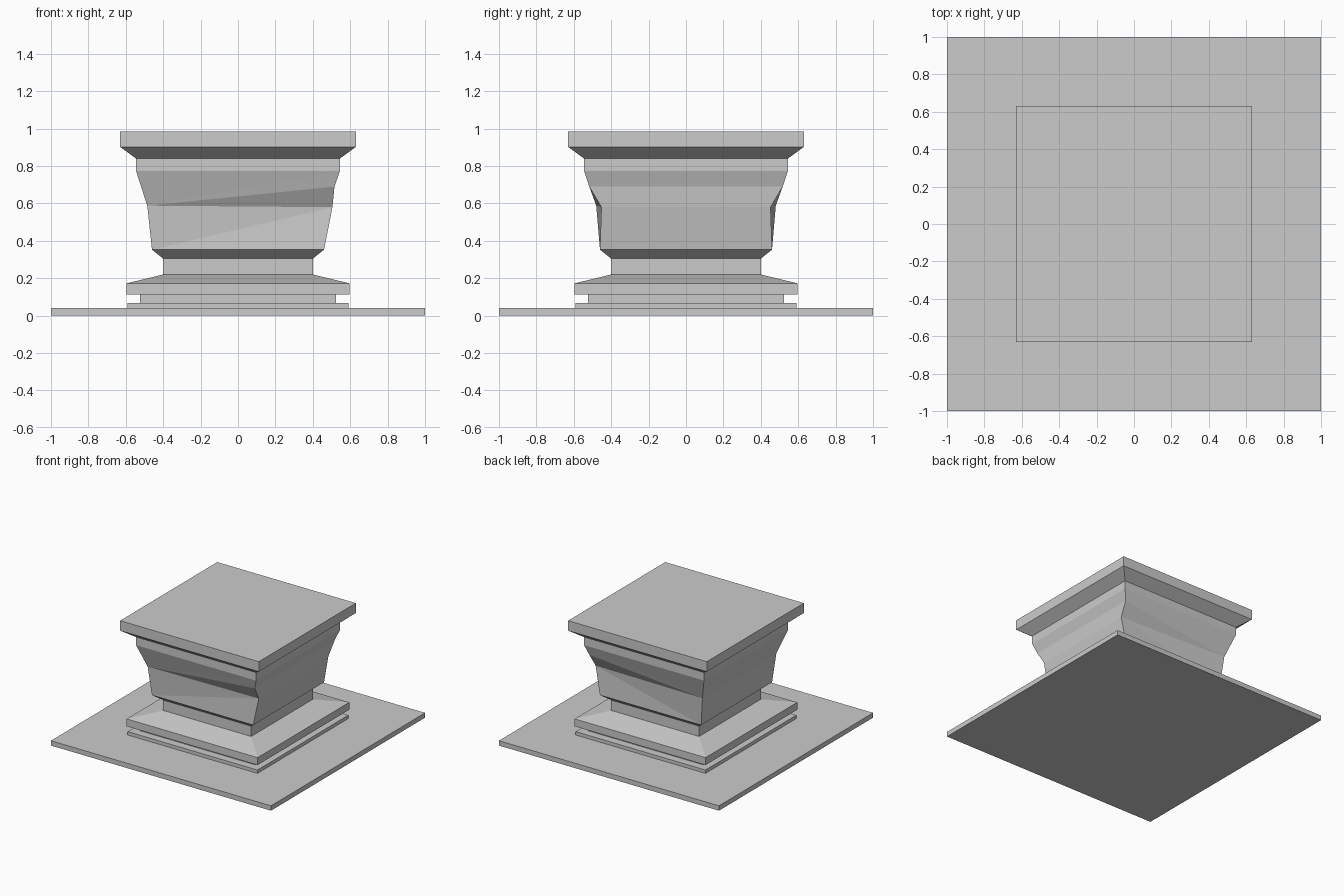
import bpy, bmesh

if "Cube" in bpy.data.objects:
    bpy.data.objects.remove(bpy.data.objects["Cube"])


def finish(name, bm):
    bmesh.ops.recalc_face_normals(bm, faces=bm.faces)
    me = bpy.data.meshes.new(name)
    bm.to_mesh(me)
    bm.free()
    ob = bpy.data.objects.new(name, me)
    bpy.context.collection.objects.link(ob)
    return ob


def square_stack(name, profile, bottom=False, top=False):
    """Loft square rings along a (half width, height) profile."""
    bm = bmesh.new()
    rings = [[bm.verts.new((sx * r, sy * r, z))
              for sx, sy in ((-1, -1), (1, -1), (1, 1), (-1, 1))]
             for r, z in profile]
    for a, b in zip(rings, rings[1:]):
        for i in range(4):
            j = (i + 1) % 4
            bm.faces.new((a[i], a[j], b[j], b[i]))
    if bottom:
        bm.faces.new(rings[0][::-1])
    if top:
        bm.faces.new(rings[-1])
    return finish(name, bm)


# Wide ground slab
square_stack("plinth", [(1, 0), (1, 0.04)], bottom=True, top=True)

# Stepped base moulding and neck, flaring out to the body
square_stack("base_moulding", [
    (0.59, 0.04), (0.59, 0.068), (0.525, 0.068), (0.525, 0.112),
    (0.595, 0.112), (0.595, 0.173), (0.40, 0.22), (0.40, 0.305),
    (0.46, 0.353)])

# Uneven body: the right corners carry an extra dent, front and back mirror
bm = bmesh.new()
left = [(-0.46, 0.46, 0.353), (-0.485, 0.48, 0.588), (-0.545, 0.545, 0.773)]
right = [(0.46, 0.46, 0.353), (0.505, 0.452, 0.58),
         (0.516, 0.517, 0.69), (0.545, 0.545, 0.773)]
corners = {}
for s in (-1, 1):
    L = [bm.verts.new((x, s * y, z)) for x, y, z in left]
    R = [bm.verts.new((x, s * y, z)) for x, y, z in right]
    corners[s] = (L, R)
    for f in ((L[0], R[0], R[1]), (L[0], R[1], L[1]), (L[1], R[1], R[2]),
              (L[1], R[2], R[3]), (L[1], R[3], L[2])):
        bm.faces.new(f)
for k in (0, 1):
    a, b = corners[-1][k], corners[1][k]
    for i in range(len(a) - 1):
        bm.faces.new((a[i], b[i], b[i + 1], a[i + 1]))
finish("body", bm)

# Collar and overhanging cap
square_stack("cap", [(0.545, 0.773), (0.545, 0.84), (0.63, 0.902),
                     (0.63, 0.984)], top=True)
